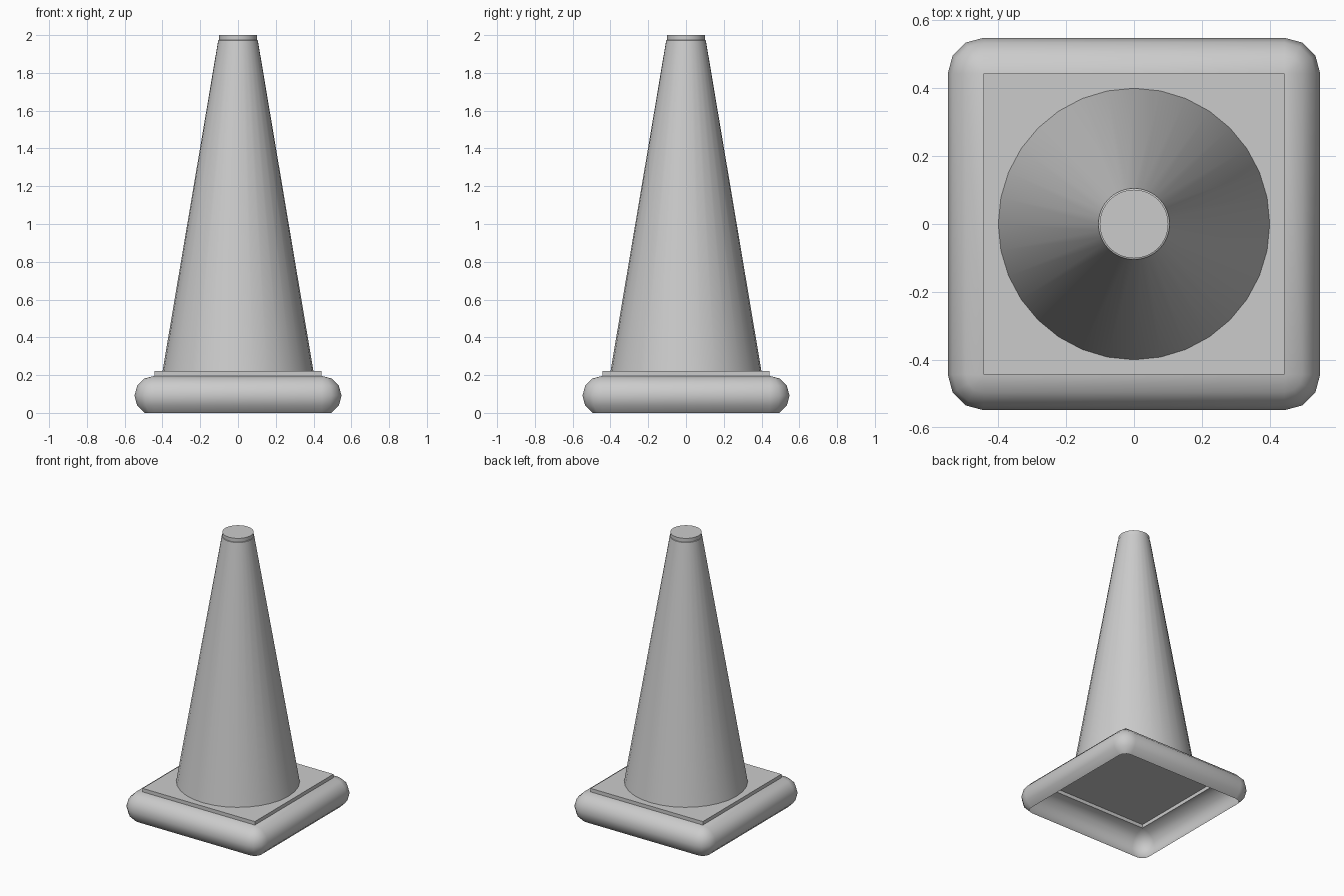
import bpy, bmesh
from math import sin, cos, pi, radians

if "Cube" in bpy.data.objects:
    bpy.data.objects.remove(bpy.data.objects["Cube"])


def loft(name, rings, cap_first=False, cap_last=True):
    """Skin a stack of equal-length point rings, listed bottom to top."""
    bm = bmesh.new()
    loops = [[bm.verts.new(p) for p in ring] for ring in rings]
    n = len(loops[0])
    for a, b in zip(loops, loops[1:]):
        for i in range(n):
            j = (i + 1) % n
            bm.faces.new((a[i], a[j], b[j], b[i]))
    if cap_first:
        bm.faces.new(loops[0][::-1])
    if cap_last:
        bm.faces.new(loops[-1])
    bmesh.ops.remove_doubles(bm, verts=bm.verts[:], dist=0.0005)
    me = bpy.data.meshes.new(name)
    bm.to_mesh(me)
    bm.free()
    ob = bpy.data.objects.new(name, me)
    bpy.context.collection.objects.link(ob)
    bpy.ops.object.select_all(action='DESELECT')
    ob.select_set(True)
    bpy.context.view_layer.objects.active = ob
    bpy.ops.object.shade_smooth_by_angle(angle=radians(40))
    return ob


def rounded_square(half, r, z):
    """Square with 3-segment rounded corners of radius r."""
    pts = []
    for c, (sx, sy) in enumerate(((1, 1), (-1, 1), (-1, -1), (1, -1))):
        for k in range(4):
            a = c * pi / 2 + k * pi / 6
            pts.append((sx * half + r * cos(a), sy * half + r * sin(a), z))
    return pts


def circle(r, z, n=32):
    return [(r * cos(2 * pi * i / n), r * sin(2 * pi * i / n), z) for i in range(n)]


# Base: hollow rounded skirt, open underneath, with a raised square plate on top
HALF, R, MID = 0.443, 0.105, 0.095
skirt = []
for deg in range(-60, 91, 30):
    a = radians(deg)
    skirt.append(rounded_square(HALF, R * cos(a), MID + R * sin(a)))
skirt.append(rounded_square(HALF, 0, 0.225))
base = loft("base", skirt)
base.location.z = -(MID - R * sin(radians(60)))

# Cone body with a small stepped cap at the tip
loft("cone", [circle(0.4, 0.218), circle(0.105, 1.972),
              circle(0.101, 1.974), circle(0.101, 2.0)], cap_first=True)
